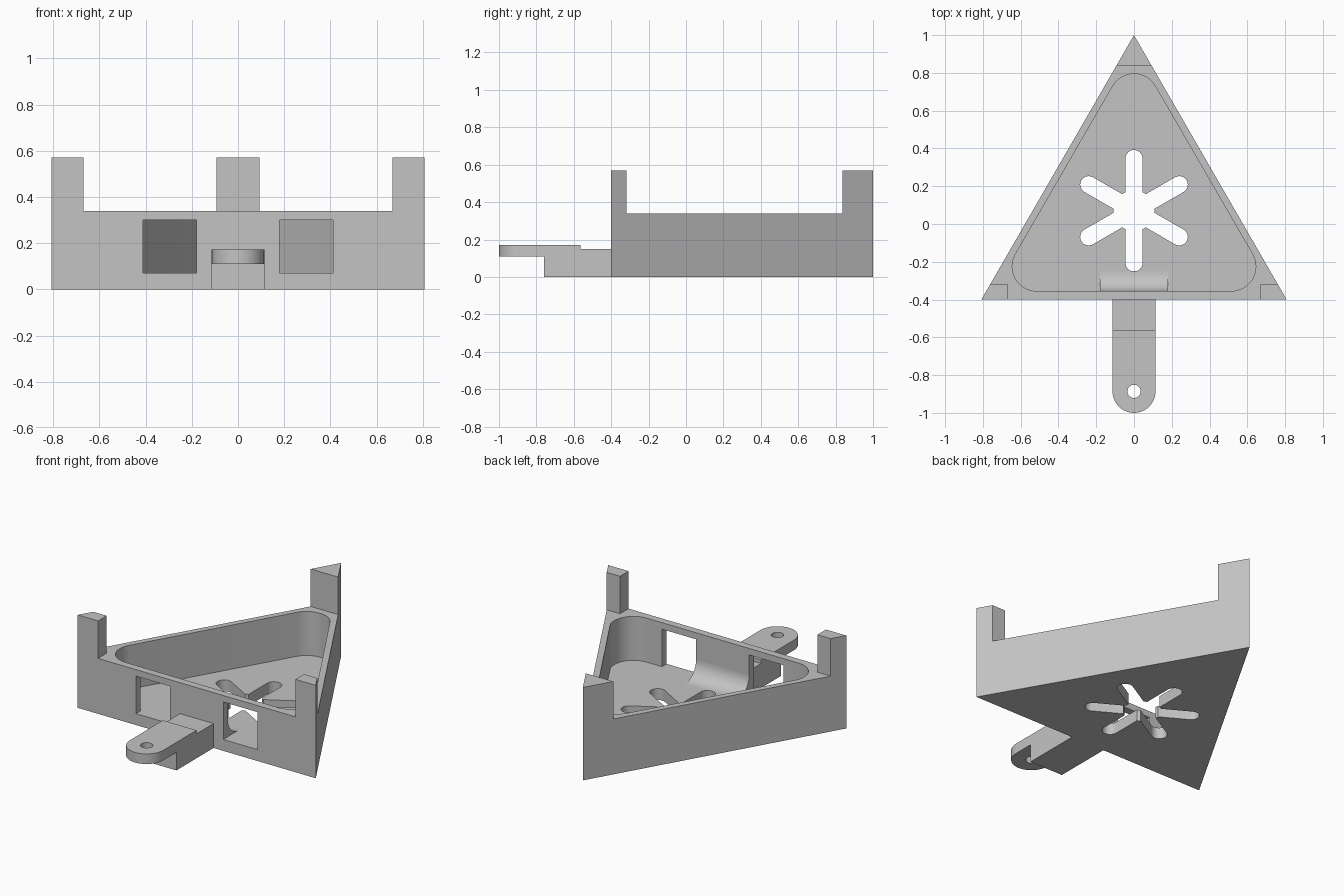
import bpy, bmesh, math
from mathutils import Matrix, Vector

if "Cube" in bpy.data.objects:
    bpy.data.objects.remove(bpy.data.objects["Cube"])

grey = bpy.data.materials.new("plain_grey")
grey.diffuse_color = (0.55, 0.55, 0.55, 1)
grey.use_nodes = True
grey.node_tree.nodes["Principled BSDF"].inputs["Base Color"].default_value = grey.diffuse_color


def prism(name, pts, lo, hi, matrix=None):
    """Extrude an outline from lo to hi along its local z."""
    bm = bmesh.new()
    bottom = [bm.verts.new((x, y, lo)) for x, y in pts]
    top = [bm.verts.new((x, y, hi)) for x, y in pts]
    bm.faces.new(bottom)
    bm.faces.new(top)
    n = len(pts)
    for i in range(n):
        j = (i + 1) % n
        bm.faces.new((bottom[i], bottom[j], top[j], top[i]))
    bmesh.ops.recalc_face_normals(bm, faces=bm.faces)
    if matrix:
        bm.transform(matrix)
    mesh = bpy.data.meshes.new(name)
    bm.to_mesh(mesh)
    bm.free()
    mesh.materials.append(grey)
    ob = bpy.data.objects.new(name, mesh)
    bpy.context.collection.objects.link(ob)
    return ob


def arc(cx, cy, r, a0, a1, n=12):
    return [(cx + r * math.cos(math.radians(a0 + (a1 - a0) * i / n)),
             cy + r * math.sin(math.radians(a0 + (a1 - a0) * i / n))) for i in range(n + 1)]


def circle(cx, cy, r, n=36):
    return arc(cx, cy, r, 0, 360, n)[:-1]


def rect(x0, x1, y0, y1):
    return [(x0, y0), (x1, y0), (x1, y1), (x0, y1)]


def combine(target, tool, operation='DIFFERENCE'):
    mod = target.modifiers.new(operation.lower(), 'BOOLEAN')
    mod.operation = operation
    mod.solver = 'EXACT'
    mod.object = tool
    bpy.context.view_layer.objects.active = target
    bpy.ops.object.modifier_apply(modifier=mod.name)
    bpy.data.objects.remove(tool)


def smooth(ob):
    bpy.ops.object.select_all(action='DESELECT')
    ob.select_set(True)
    bpy.context.view_layer.objects.active = ob
    bpy.ops.object.shade_smooth_by_angle(angle=math.radians(30))


FLOOR, RIM, TOP = 0.07, 0.34, 0.57
FRONT, INNER = -0.40, -0.355

# Triangular tray with three corner posts left standing above the rim
tray = prism("triangular_tray", [(-0.808, FRONT), (0.808, FRONT), (0, 1)], 0, TOP)
combine(tray, prism("rim_cutter", [(-0.67, -0.5), (0.67, -0.5), (0.67, -0.317), (1, -0.317),
                                   (1, 0.838), (-1, 0.838), (-1, -0.317), (-0.67, -0.317)],
                    RIM, 0.8))

# Round-cornered cavity
cavity = (arc(-0.515, -0.225, 0.13, 150, 270) + arc(0.515, -0.225, 0.13, -90, 30)
          + arc(0, 0.665, 0.13, 30, 150))
combine(tray, prism("cavity_cutter", cavity, FLOOR, 0.8))

# Two square windows in the front wall
for side in (-1, 1):
    xs = sorted((side * 0.18, side * 0.412))
    combine(tray, prism("window_cutter", rect(xs[0], xs[1], -0.5, -0.32), FLOOR, 0.30))

# Six-armed vent in the floor: round hub plus radial slots
combine(tray, prism("hub_cutter", circle(0, 0.07, 0.108), -0.1, 0.2))
for k in range(6):
    slot = [(0, -0.045)] + arc(0.277, 0, 0.045, -90, 90) + [(0, 0.045)]
    turn = Matrix.Translation((0, 0.07, 0)) @ Matrix.Rotation(math.radians(30 + 60 * k), 4, 'Z')
    combine(tray, prism("slot_cutter", slot, -0.1, 0.2, turn))
smooth(tray)

# Side profiles (y, z) are extruded along x
along_x = Matrix(((0, 0, 1, 0), (1, 0, 0, 0), (0, 1, 0, 0), (0, 0, 0, 1)))

# Concave ramp between the windows, inside the front wall
r = 0.105
ramp = prism("inner_ramp", [(INNER, FLOOR)] + arc(INNER + r, FLOOR + r, r, 270, 180),
             -0.18, 0.18, along_x)
smooth(ramp)

# Mounting arm: stepped block with an overhanging rounded tab
arm = prism("mounting_arm", [(FRONT, 0), (FRONT, 0.15), (-0.565, 0.15), (-0.565, 0.172),
                             (-1.0, 0.172), (-1.0, 0.11), (-0.76, 0.11), (-0.76, 0)],
            -0.114, 0.114, along_x)
outline = arc(0, -0.886, 0.114, 180, 360, 24) + [(0.114, -0.3), (-0.114, -0.3)]
combine(arm, prism("tab_outline", outline, -0.1, 0.4), 'INTERSECT')
combine(arm, prism("bolt_hole_cutter", circle(0, -0.886, 0.035, 24), -0.1, 0.4))
smooth(arm)
